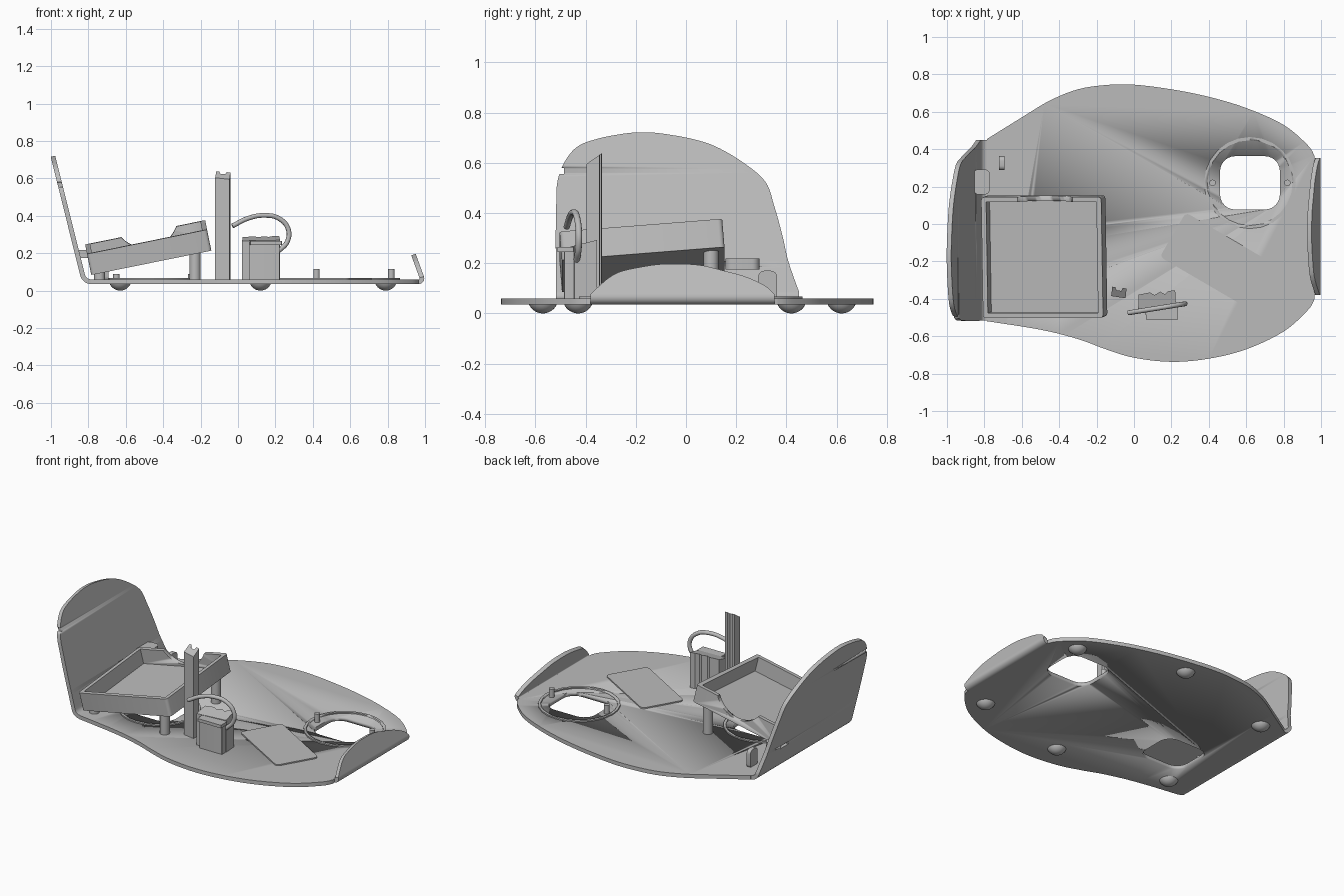
import bpy, bmesh, math
from mathutils import Vector, Matrix

old = bpy.data.objects.get("Cube")
if old:
    bpy.data.objects.remove(old, do_unlink=True)

grey = bpy.data.materials.new("plain grey")
grey.use_nodes = True
grey.diffuse_color = (0.5, 0.5, 0.5, 1)
grey.node_tree.nodes["Principled BSDF"].inputs["Base Color"].default_value = (0.5, 0.5, 0.5, 1)

BOTTOM, TOP = 0.035, 0.06


def finish(name, bm, smooth=True):
    bmesh.ops.recalc_face_normals(bm, faces=bm.faces[:])
    mesh = bpy.data.meshes.new(name)
    bm.to_mesh(mesh)
    bm.free()
    ob = bpy.data.objects.new(name, mesh)
    bpy.context.collection.objects.link(ob)
    mesh.materials.append(grey)
    if smooth:
        bpy.ops.object.select_all(action='DESELECT')
        ob.select_set(True)
        bpy.context.view_layer.objects.active = ob
        bpy.ops.object.shade_smooth_by_angle(angle=math.radians(35))
    return ob


def smooth_path(points, steps=5):
    """Catmull-Rom interpolation of an open list of tuples."""
    p = [Vector(q) for q in points]
    p = [p[0]] + p + [p[-1]]
    out = []
    for a, b, c, d in zip(p, p[1:], p[2:], p[3:]):
        for i in range(steps):
            t = i / steps
            out.append(0.5 * (2 * b + (c - a) * t + (2 * a - 5 * b + 4 * c - d) * t * t
                              + (3 * b - a - 3 * c + d) * t ** 3))
    return out + [p[-1]]


def prism(name, outline, z0, z1, slope=0.0):
    """Upright prism; the top rises along y by slope, measured from the rearmost point."""
    bm = bmesh.new()
    back = max(p[1] for p in outline)
    low = [bm.verts.new((p[0], p[1], z0)) for p in outline]
    high = [bm.verts.new((p[0], p[1], z1 + slope * (p[1] - back))) for p in outline]
    bm.faces.new(low)
    bm.faces.new(high)
    n = len(outline)
    for i in range(n):
        j = (i + 1) % n
        bm.faces.new((low[i], low[j], high[j], high[i]))
    return finish(name, bm)


def rounded_rect(cx, cy, w, d, r, angle=0.0, seg=6):
    pts = []
    turn = Matrix.Rotation(angle, 2)
    for k, (sx, sy) in enumerate(((1, 1), (-1, 1), (-1, -1), (1, -1))):
        for i in range(seg + 1):
            a = math.pi / 2 * (k + i / seg)
            q = Vector((sx * (w / 2 - r) + r * math.cos(a), sy * (d / 2 - r) + r * math.sin(a)))
            pts.append(turn @ q + Vector((cx, cy)))
    return pts


def cylinder(name, x, y, z0, z1, r):
    return prism(name, rounded_rect(x, y, 2 * r, 2 * r, r * 0.999), z0, z1)


def cut(target, cutter):
    cutter.hide_render = True
    mod = target.modifiers.new("cut", 'BOOLEAN')
    mod.object = cutter
    mod.solver = 'EXACT'
    bpy.context.view_layer.objects.active = target
    bpy.ops.object.modifier_apply(modifier=mod.name)
    bpy.data.objects.remove(cutter, do_unlink=True)


def upturned_sheet(name, side, cx, cz, radius, bend, rows):
    """Sheet that bends up from the base edge; rows are (height, y low, y high)."""
    th = TOP - BOTTOM
    end = math.radians(bend)
    z_end = cz - radius * math.cos(end)
    stations = [(end * i / 8, 0, rows[0]) for i in range(8)]
    stations += [(end, max(0, r[0] - z_end) / math.sin(end), r) for r in smooth_path(rows)]
    bm = bmesh.new()
    rings = []
    for phi, run, (_, ylo, yhi) in stations:
        ring = []
        for r, y in ((radius, ylo), (radius, yhi), (radius - th, yhi), (radius - th, ylo)):
            x = cx + side * (r * math.sin(phi) + run * math.cos(phi))
            ring.append(bm.verts.new((x, y, cz - r * math.cos(phi) + run * math.sin(phi))))
        rings.append(ring)
    for a, b in zip(rings, rings[1:]):
        for i in range(4):
            j = (i + 1) % 4
            bm.faces.new((a[i], a[j], b[j], b[i]))
    bm.faces.new(rings[0])
    bm.faces.new(rings[-1])
    return finish(name, bm)


# Base plate with two rounded openings
back_edge = smooth_path([(0.966, 0.36), (0.93, 0.42), (0.8, 0.53), (0.6, 0.62), (0.4, 0.68), (0.2, 0.72),
                         (0, 0.745), (-0.15, 0.743), (-0.3, 0.72), (-0.45, 0.66), (-0.6, 0.57), (-0.785, 0.455)])
front_edge = smooth_path([(-0.785, -0.52), (-0.5, -0.565), (-0.3, -0.615), (-0.15, -0.67), (0, -0.715),
                          (0.2, -0.737), (0.4, -0.72), (0.6, -0.67), (0.8, -0.575), (0.93, -0.46), (0.966, -0.4)])
base = prism("base_plate", back_edge + front_edge, BOTTOM, TOP)
openings = {"right": (-0.45, -0.17, 0.09), "left": (0.62, 0.22, 0.115)}
for side, (x, y, peg_top) in openings.items():
    cut(base, prism("opening_cutter", rounded_rect(x, y, 0.32, 0.285, 0.08), 0, 0.2))
    # Raised ring with two pegs around each opening
    ring = cylinder(side + "_ring", x, y, TOP - 0.005, TOP + 0.008, 0.245)
    cut(ring, cylinder("ring_cutter", x, y, 0, 0.2, 0.228))
    for name, dx in (("outer", -0.2), ("inner", 0.2)):
        cylinder(f"{side}_ring_{name}_peg", x + dx, y, TOP - 0.005, peg_top, 0.017)

# Upturned ends: tall wall and low lip
wall = upturned_sheet("tall_wall", -1, -0.785, 0.095, 0.06, 76, [
    (0.08, -0.517, 0.45), (0.2, -0.518, 0.408), (0.3, -0.519, 0.385), (0.42, -0.517, 0.352), (0.52, -0.512, 0.315),
    (0.6, -0.482, 0.22), (0.66, -0.43, 0.115), (0.69, -0.35, 0.02), (0.708, -0.26, -0.08), (0.715, -0.2, -0.14)])
cut(wall, prism("notch_cutter", rounded_rect(-0.96, -0.505, 0.2, 0.04, 0.01), 0.555, 0.58))
upturned_sheet("low_lip", 1, 0.966, 0.065, 0.03, 110, [
    (0.076, -0.38, 0.352), (0.11, -0.345, 0.315), (0.147, -0.3, 0.235),
    (0.17, -0.25, 0.15), (0.19, -0.15, 0.07), (0.197, -0.09, 0)])

# Domed feet
for x, yf, yb in ((-0.63, -0.43, 0.42), (0.12, -0.57, 0.62), (0.79, -0.43, 0.42)):
    for y in (yf, yb):
        bm = bmesh.new()
        R = 0.061
        bmesh.ops.create_uvsphere(bm, u_segments=24, v_segments=24, radius=R,
                                  matrix=Matrix.Translation((x, y, R)))
        bmesh.ops.bisect_plane(bm, geom=bm.verts[:] + bm.edges[:] + bm.faces[:],
                               plane_co=(0, 0, BOTTOM + 0.002), plane_no=(0, 0, 1), clear_outer=True)
        finish("foot", bm)

# Tilted open tray with a scooped rear wall
bm = bmesh.new()
W, D, H = 0.655, 0.65, 0.115
bmesh.ops.create_cube(bm, size=1, matrix=Matrix.Diagonal((W, D, H, 1)))
uprights = [e for e in bm.edges if abs(e.verts[0].co.z - e.verts[1].co.z) > 0.05]
bmesh.ops.bevel(bm, geom=uprights, offset=0.018, segments=3, affect='EDGES', profile=0.5)
lid = max(bm.faces, key=lambda f: f.calc_center_median().z)
bmesh.ops.inset_region(bm, faces=[lid], thickness=0.027)
pit = bmesh.ops.extrude_face_region(bm, geom=[lid])["geom"]
bmesh.ops.translate(bm, verts=[v for v in pit if isinstance(v, bmesh.types.BMVert)], vec=(0, 0, 0.02 - H))
bmesh.ops.delete(bm, geom=[lid] if lid.is_valid else [], context='FACES')
tray = finish("tray", bm)
bm = bmesh.new()
bmesh.ops.create_cone(bm, cap_ends=True, segments=64, radius1=0.175, radius2=0.175, depth=0.12,
                      matrix=Matrix.Translation((0.02, D / 2, H / 2 + 0.09)) @ Matrix.Rotation(math.pi / 2, 4, 'X'))
cut(tray, finish("scoop_cutter", bm))
tray.matrix_world = (Matrix.Translation((-0.48, -0.175, 0.23)) @ Matrix.Rotation(-0.2, 4, 'Y')
                     @ Matrix.Rotation(0.08, 4, 'X'))

# Pillars under the tray
for x in (-0.74, -0.23):
    for y in (-0.43, 0.1):
        underside = 0.17 + 0.2 * (x + 0.48) + 0.08 * (y + 0.175)
        cylinder("tray_pillar", x, y, TOP - 0.005, underside + 0.012, 0.03)

# Grooved upright post
prism("post", [(-0.122, -0.385), (-0.045, -0.397), (-0.04, -0.345), (-0.06, -0.342), (-0.068, -0.358),
               (-0.094, -0.354), (-0.1, -0.337), (-0.116, -0.335)], TOP - 0.005, 0.638, 0.7)

# Holder block with grooved rear, front bracket and curved cable
prism("holder_block", [(0.022, -0.46), (0.225, -0.445), (0.22, -0.355), (0.185, -0.358), (0.165, -0.375),
                       (0.14, -0.362), (0.11, -0.38), (0.085, -0.366), (0.025, -0.378)], TOP - 0.005, 0.292, 0.25)
prism("holder_front", rounded_rect(0.14, -0.465, 0.165, 0.04, 0.004), TOP - 0.005, 0.262)
prism("holder_bracket", rounded_rect(0.15, -0.48, 0.17, 0.065, 0.004), 0.245, 0.265)
curve = bpy.data.curves.new("cable", 'CURVE')
curve.dimensions = '3D'
curve.bevel_depth = 0.013
curve.bevel_resolution = 3
curve.use_fill_caps = True
spline = curve.splines.new('BEZIER')
route = [(-0.03, 0.345), (0.05, 0.385), (0.14, 0.402), (0.22, 0.385), (0.268, 0.33), (0.265, 0.265), (0.21, 0.205)]
spline.bezier_points.add(len(route) - 1)
for point, (x, z) in zip(spline.bezier_points, route):
    point.co = (x, -0.475 + 0.16 * (x + 0.03), z)
    point.handle_left_type = point.handle_right_type = 'AUTO'
curve.materials.append(grey)
bpy.context.collection.objects.link(bpy.data.objects.new("cable", curve))

# Thin card lying on the base
prism("card", rounded_rect(0.43, -0.187, 0.515, 0.275, 0.025, math.radians(-30.3)), TOP - 0.002, TOP + 0.008)

# Rounded tab beside the wall
tab = prism("tab", rounded_rect(0, 0, 0.12, 0.075, 0.025), -0.0135, 0.0135)
tab.matrix_world = (Matrix.Translation((-0.707, 0.325, 0.11)) @ Matrix.Rotation(math.pi / 2, 4, 'Y'))

# Socket passing through the wall
socket = prism("wall_socket", rounded_rect(-0.815, 0.225, 0.09, 0.135, 0.03), 0.175, 0.218)
cut(socket, prism("socket_cutter", rounded_rect(-0.85, 0.225, 0.08, 0.085, 0.004), 0.187, 0.206))
cut(wall, prism("slot_cutter", rounded_rect(-0.87, 0.225, 0.1, 0.085, 0.004), 0.187, 0.206))
